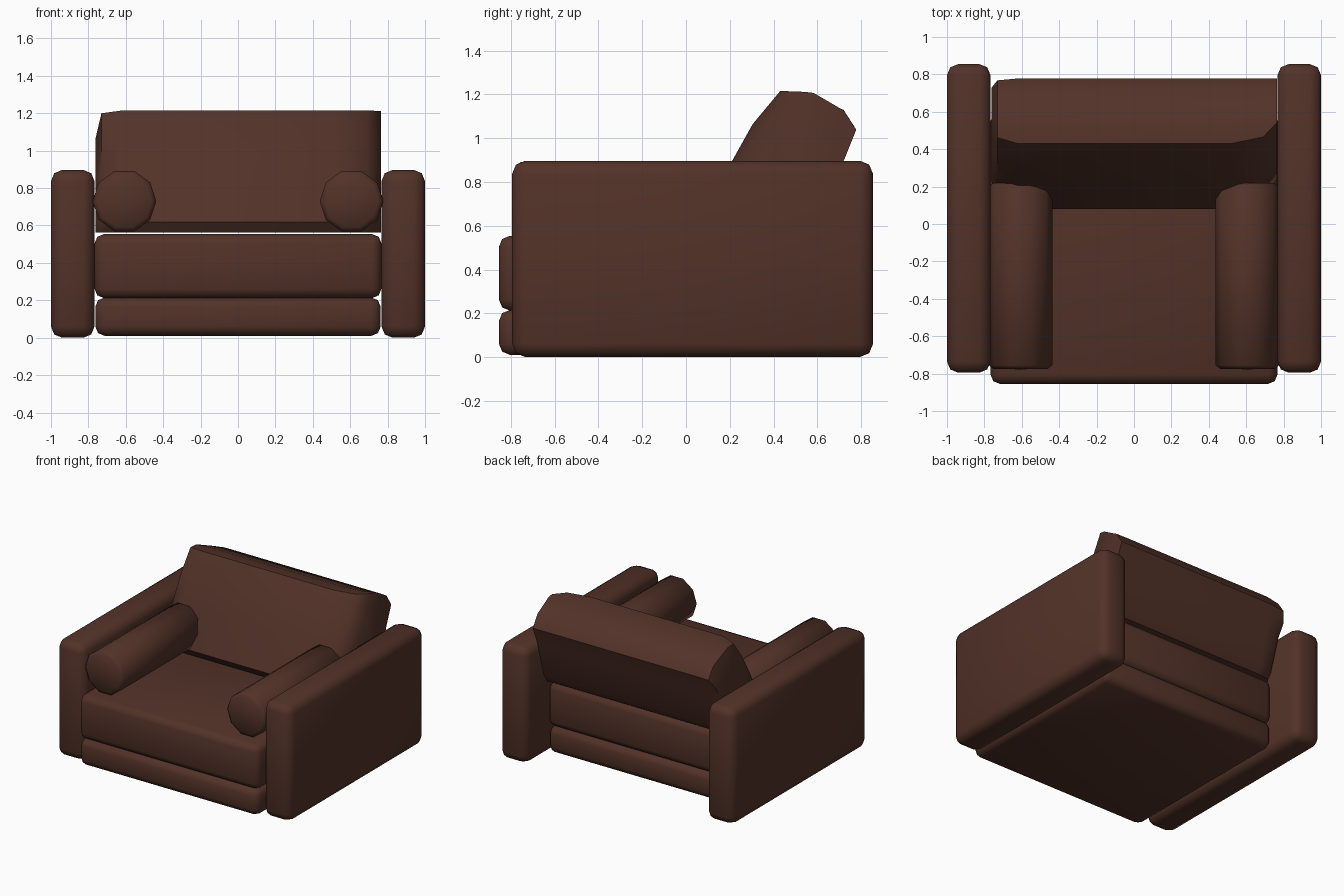
import bpy, bmesh, math

if "Cube" in bpy.data.objects:
    bpy.data.objects.remove(bpy.data.objects["Cube"])

brown = bpy.data.materials.new("dark brown leather")
brown.diffuse_color = (0.085, 0.032, 0.021, 1)
brown.use_nodes = True
brown.node_tree.nodes["Principled BSDF"].inputs["Base Color"].default_value = brown.diffuse_color


def add_object(name, bm, angle=60):
    bmesh.ops.recalc_face_normals(bm, faces=bm.faces)
    mesh = bpy.data.meshes.new(name)
    bm.to_mesh(mesh)
    bm.free()
    mesh.materials.append(brown)
    ob = bpy.data.objects.new(name, mesh)
    bpy.context.collection.objects.link(ob)
    bpy.ops.object.select_all(action='DESELECT')
    ob.select_set(True)
    bpy.context.view_layer.objects.active = ob
    bpy.ops.object.shade_smooth_by_angle(angle=math.radians(angle))
    return ob


def padded_box(name, lo, hi, bevel):
    bm = bmesh.new()
    bmesh.ops.create_cube(bm, size=1)
    for v in bm.verts:
        v.co = [(a + b) / 2 + c * (b - a) for a, b, c in zip(lo, hi, v.co)]
    bmesh.ops.bevel(bm, geom=bm.edges[:], offset=bevel, segments=2,
                    profile=0.5, affect='EDGES')
    return add_object(name, bm)


def bolster(name, cx):
    # ten-sided roll: rings of (y, radius) closed by domed-looking fans
    n, cz = 10, 0.73
    rings = [(-0.775, 0.145), (-0.755, 0.17), (0.20, 0.17), (0.22, 0.145)]
    bm = bmesh.new()
    loops = [[bm.verts.new((cx + r * math.cos(2 * math.pi * i / n), y,
                            cz + r * math.sin(2 * math.pi * i / n)))
              for i in range(n)] for y, r in rings]
    for a, b in zip(loops, loops[1:]):
        for i in range(n):
            j = (i + 1) % n
            bm.faces.new((a[i], a[j], b[j], b[i]))
    for loop, y in ((loops[0], -0.777), (loops[-1], 0.222)):
        c = bm.verts.new((cx, y, cz))
        for i in range(n):
            bm.faces.new((c, loop[i], loop[(i + 1) % n]))
    return add_object(name, bm, 80)


def back_cushion():
    # side profile: y, z, front weight, top weight
    profile = [(0.12, 0.563, 1, 0), (0.08, 0.62, 1, 0), (0.21, 0.895, 1, 0.2),
               (0.305, 1.065, 1, 0.6), (0.43, 1.215, 0.7, 1),
               (0.52, 1.21, 0.4, 1), (0.72, 1.13, 0, 0.8),
               (0.778, 1.04, 0, 0.5), (0.72, 0.895, 0, 0.2),
               (0.64, 0.62, 0, 0), (0.60, 0.563, 0, 0)]
    # lengthwise stations: x, front inset, rear inset, top drop
    stations = [(-0.762, 0.15, 0.05, 0.15), (-0.73, 0.05, 0.01, 0.015),
                (-0.62, 0, 0, 0), (0.52, 0, 0, 0), (0.69, 0.05, 0, 0),
                (0.765, 0.16, 0, 0.003)]
    bm = bmesh.new()
    loops = [[bm.verts.new((x, y + f * wf - b * (1 - wf), z - t * wt))
              for y, z, wf, wt in profile] for x, f, b, t in stations]
    n = len(profile)
    for a, b in zip(loops, loops[1:]):
        for i in range(n):
            j = (i + 1) % n
            bm.faces.new((a[i], a[j], b[j], b[i]))
    bm.faces.new(loops[0])
    bm.faces.new(loops[-1])
    return add_object("back_cushion", bm, 50)


# base and seat
padded_box("base", (-0.763, -0.855, 0.01), (0.763, 0.6, 0.215), 0.05)
padded_box("seat_cushion", (-0.767, -0.855, 0.212), (0.767, 0.6, 0.554), 0.05)

# arms and roll cushions on both sides
for side, s in (("left", -1), ("right", 1)):
    x0, x1 = sorted((s * 0.767, s * 1.0))
    padded_box(side + "_arm", (x0, -0.795, 0), (x1, 0.855, 0.897), 0.06)
    bolster(side + "_bolster", s * 0.607)

back_cushion()
